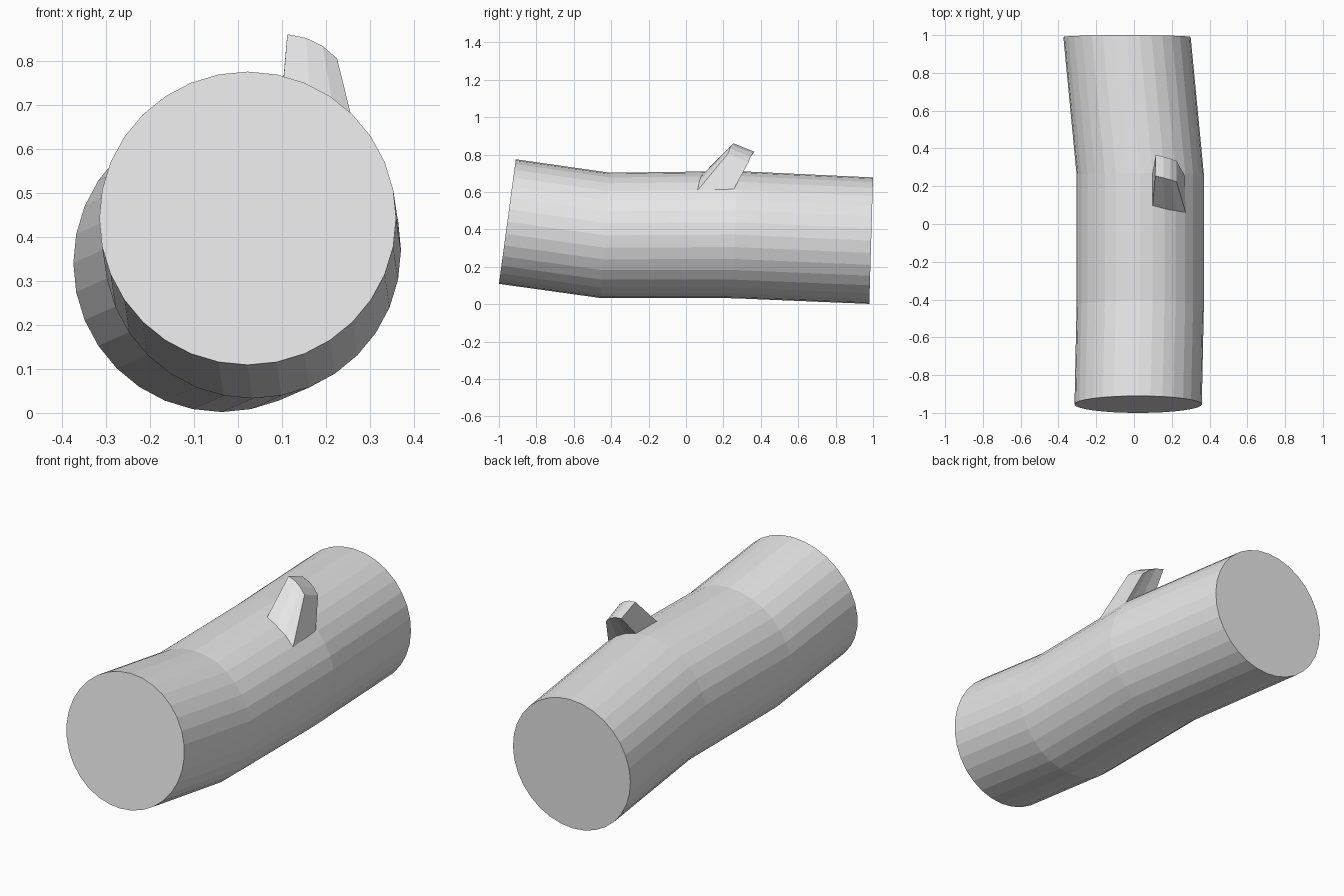
import bpy, bmesh, math
from mathutils import Vector

cube = bpy.data.objects.get("Cube")
if cube:
    bpy.data.objects.remove(cube, do_unlink=True)

grey = bpy.data.materials.new("light_grey")
grey.use_nodes = True
colour = (0.8, 0.8, 0.8, 1)
grey.diffuse_color = colour
grey.node_tree.nodes["Principled BSDF"].inputs["Base Color"].default_value = colour


def loft(name, loops):
    """Skin closed loops of equal length and cap both ends."""
    bm = bmesh.new()
    rings = [[bm.verts.new(p) for p in loop] for loop in loops]
    for a, b in zip(rings, rings[1:]):
        n = len(a)
        for i in range(n):
            j = (i + 1) % n
            bm.faces.new((a[i], a[j], b[j], b[i]))
    bm.faces.new(rings[0])
    bm.faces.new(rings[-1])
    bmesh.ops.recalc_face_normals(bm, faces=bm.faces)
    mesh = bpy.data.meshes.new(name)
    bm.to_mesh(mesh)
    bm.free()
    mesh.materials.append(grey)
    obj = bpy.data.objects.new(name, mesh)
    bpy.context.collection.objects.link(obj)
    return obj


# Trunk: tilted rings along a bent path (centre, offset from centre to top)
SIDES = 32
RADIUS = 0.337
sections = [
    ((0.022, -0.955, 0.442), (0, 0.045, 0.333)),
    ((0.033, -0.43, 0.368), (0, 0.025, 0.335)),
    ((0.033, 0.262, 0.372), (0, 0.008, 0.34)),
    ((-0.037, 0.99, 0.34), (0, 0.01, 0.338)),
]
trunk = []
for centre, up in sections:
    loop = []
    for i in range(SIDES):
        a = math.tau * i / SIDES
        side = Vector((RADIUS * math.sin(a), 0, 0))
        loop.append(Vector(centre) + side + Vector(up) * math.cos(a))
    trunk.append(loop)
loft("log_trunk", trunk)


# Branch stub: three trunk facets wide, leaning back and tapering to its tip
def arc(start, end, bulge):
    """Four points from start to end, bowed outwards in the middle."""
    s, e = Vector(start), Vector(end)
    out = Vector((0.45, 0, 0.9)) * bulge
    return [s.lerp(e, k / 3) + (out if k in (1, 2) else Vector()) for k in range(4)]


base = arc((0.099, 0.10, 0.705), (0.27, 0.073, 0.622), 0.018) + \
    arc((0.099, 0.27, 0.705), (0.27, 0.25, 0.605), 0.018)[::-1]
tip = arc((0.112, 0.255, 0.86), (0.225, 0.224, 0.805), 0.011) + \
    arc((0.115, 0.366, 0.815), (0.225, 0.335, 0.76), 0.011)[::-1]
# sink the root a little into the trunk
root = [b + (b - t) * 0.08 for b, t in zip(base, tip)]
stub = loft("branch_stub", [root, tip])

# Split the bowed end caps into flat strips
bm = bmesh.new()
bm.from_mesh(stub.data)
bm.verts.ensure_lookup_table()
for first in (0, 8):
    for k in (1, 2):
        bmesh.ops.connect_verts(bm, verts=[bm.verts[first + k], bm.verts[first + 7 - k]])
bm.to_mesh(stub.data)
bm.free()
